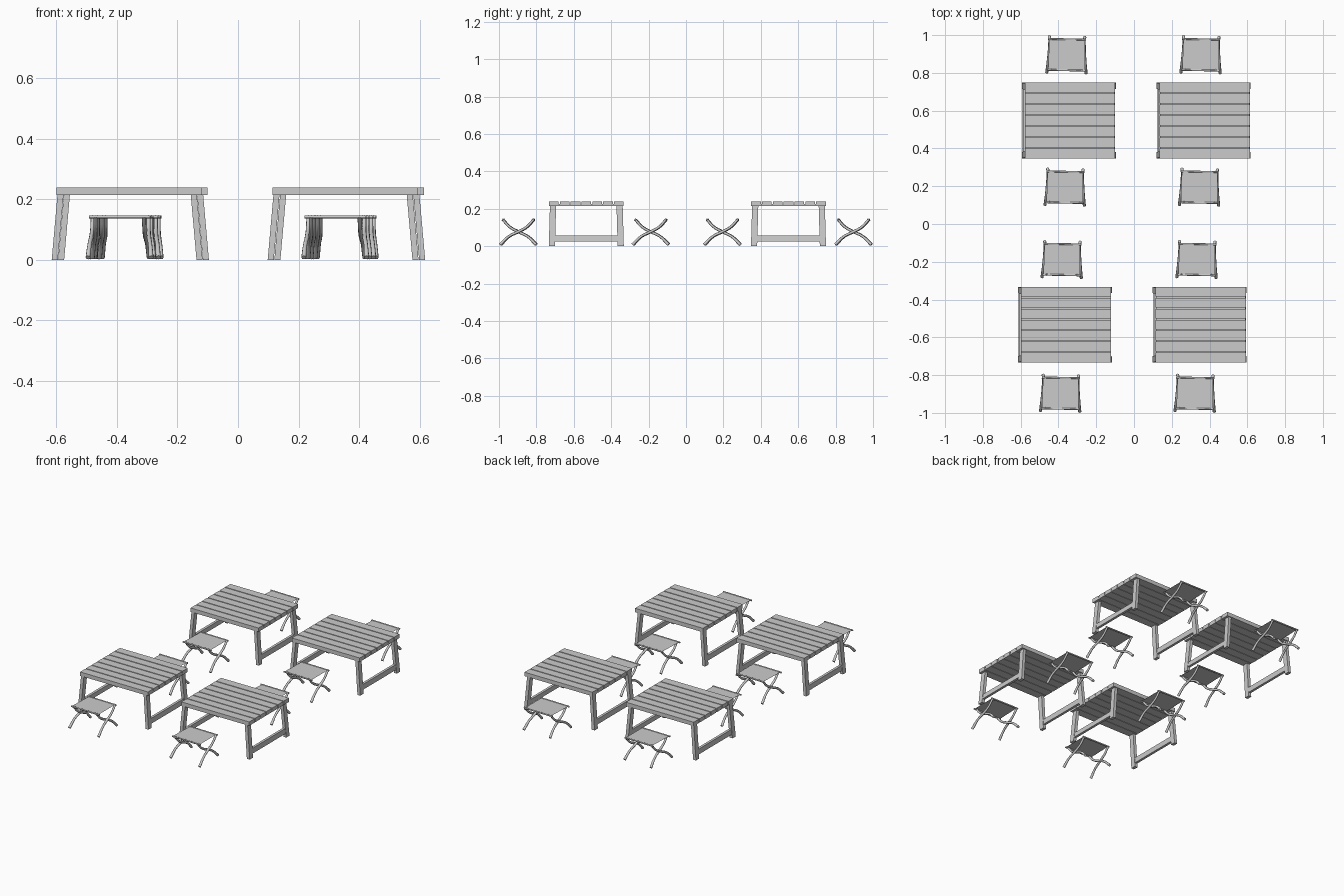
import bpy, bmesh
from mathutils import Vector

if "Cube" in bpy.data.objects:
    bpy.data.objects.remove(bpy.data.objects["Cube"])


def link(name, mesh, loc=(0, 0, 0), rot=0.0):
    ob = bpy.data.objects.new(name, mesh)
    ob.location = loc
    ob.rotation_euler.z = rot
    bpy.context.collection.objects.link(ob)
    return ob


def beam(bm, low, high, size):
    """Box with horizontal ends running from low to high."""
    hx, hy = size[0] / 2, size[1] / 2
    corners = [(-hx, -hy), (hx, -hy), (hx, hy), (-hx, hy)]
    a, b = [[bm.verts.new(Vector(p) + Vector((x, y, 0))) for x, y in corners]
            for p in (low, high)]
    bm.faces.new(a[::-1])
    bm.faces.new(b)
    for i in range(4):
        j = (i + 1) % 4
        bm.faces.new((a[i], a[j], b[j], b[i]))


def bm_mesh(name, build):
    bm = bmesh.new()
    build(bm)
    me = bpy.data.meshes.new(name)
    bm.to_mesh(me)
    bm.free()
    return me


def tube(name, points, radius, radii=None):
    """Round bar along a smooth path, returned as a mesh."""
    cu = bpy.data.curves.new(name, 'CURVE')
    cu.dimensions = '3D'
    cu.bevel_depth = radius
    cu.bevel_resolution = 2
    cu.resolution_u = 4
    cu.use_fill_caps = True
    sp = cu.splines.new('BEZIER')
    sp.bezier_points.add(len(points) - 1)
    for i, (bp, p) in enumerate(zip(sp.bezier_points, points)):
        bp.co = p
        bp.handle_left_type = bp.handle_right_type = 'AUTO'
        bp.radius = radii[i] if radii else 1
    ob = link(name, cu)
    bpy.context.view_layer.update()
    me = bpy.data.meshes.new_from_object(
        ob.evaluated_get(bpy.context.evaluated_depsgraph_get()))
    bpy.data.objects.remove(ob)
    bpy.data.curves.remove(cu)
    for p in me.polygons:
        p.use_smooth = len(p.vertices) == 4
    return me


# Table top: seven planks over a thin board that closes the grooves
def planks(bm):
    pitch = 0.406 / 7
    for i in range(7):
        y = (i - 3) * pitch
        beam(bm, (0, y, 0.214), (0, y, 0.239), (0.478, pitch - 0.006, 0))


def backing(bm):
    beam(bm, (0, 0, 0.216), (0, 0, 0.225), (0.474, 0.40, 0))


# Table legs: splayed posts and a low stretcher at each end
def leg_frames(bm):
    for sx in (-1, 1):
        for sy in (-1, 1):
            beam(bm, (sx * 0.239 - 0.006, sy * 0.184, 0),
                 (sx * 0.220 - 0.006, sy * 0.178, 0.215), (0.020, 0.033, 0))
        beam(bm, (sx * 0.237 - 0.006, 0, 0.024),
             (sx * 0.234 - 0.006, 0, 0.056), (0.016, 0.34, 0))


table_parts = {
    "table_planks": bm_mesh("table_planks", planks),
    "table_backing": bm_mesh("table_backing", backing),
    "table_leg_frames": bm_mesh("table_leg_frames", leg_frames),
}

# Stool legs: two crossed S-curved pairs, the outer one with its feet in front
PROFILE = [(-0.096, 0.008), (-0.05, 0.052), (0, 0.077), (0.046, 0.103), (0.083, 0.143)]
OUTER = (0.104, 0.100, 0.095, 0.093, 0.092)
INNER = (0.094, 0.088, 0.083, 0.081, 0.080)
stool_parts = {}
for label, xs, d in (("outer", OUTER, 1), ("inner", INNER, -1)):
    for side, s in (("left", -1), ("right", 1)):
        pts = [(s * x, d * y, z) for x, (y, z) in zip(xs, PROFILE)]
        name = f"stool_{label}_{side}_leg"
        stool_parts[name] = tube(name, pts, 0.0075, (1.1, 0.9, 1, 0.9, 0.9))
    # Seat rail joining the tips of the pair
    y = d * 0.082
    name = f"stool_{label}_rail"
    stool_parts[name] = tube(name, [(-0.101, y, 0.142), (0.101, y, 0.142)], 0.005)


# Stool seat: a single sheet of cloth stretched between the rails
def cloth(bm):
    bm.faces.new([bm.verts.new((x, y, 0.144)) for x, y in
                  ((-0.097, -0.084), (0.097, -0.084), (0.094, 0.084), (-0.094, 0.084))])


stool_parts["stool_seat"] = bm_mesh("stool_seat", cloth)

# Place the four tables and eight stools
for x, y in ((-0.339, 0.548), (0.375, 0.548), (-0.360, -0.533), (0.353, -0.533)):
    for name, me in table_parts.items():
        link(name, me, (x, y, 0))
for x, y in ((-0.356, 0.896), (0.354, 0.896), (-0.365, 0.195), (0.346, 0.195),
             (-0.381, -0.188), (0.333, -0.188), (-0.389, -0.896), (0.323, -0.896)):
    for name, me in stool_parts.items():
        link(name, me, (x, y, 0), -0.02)
